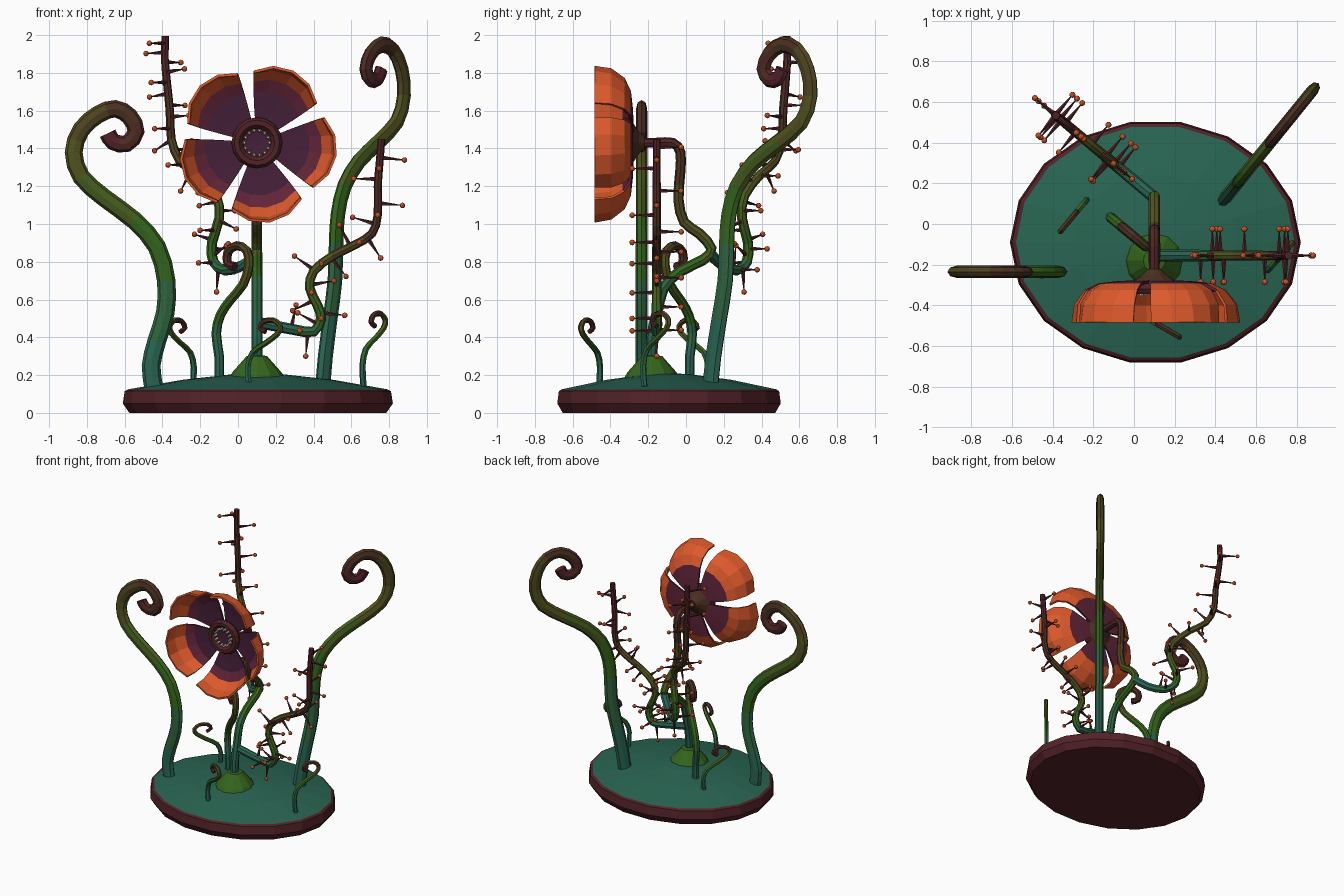
import bpy, bmesh
from math import sin, cos, pi, radians
from mathutils import Vector, Matrix

if "Cube" in bpy.data.objects:
    bpy.data.objects.remove(bpy.data.objects["Cube"])

def mat(name, c):
    m = bpy.data.materials.new(name)
    m.diffuse_color = (*c, 1)
    m.use_nodes = True
    m.node_tree.nodes["Principled BSDF"].inputs["Base Color"].default_value = m.diffuse_color
    return m

TEAL, GREEN, OLIVE = (.022, .13, .085), (.035, .13, .012), (.085, .085, .015)
BROWN, MAROON = (.07, .03, .015), (.085, .016, .02)
teal, green = mat("teal", TEAL), mat("green", GREEN)
maroon, brown = mat("maroon", MAROON), mat("brown", BROWN)
orange, purple = mat("orange", (.72, .1, .025)), mat("purple", (.06, .014, .04))
plum, cream = mat("plum", (.12, .018, .04)), mat("cream", (.7, .65, .45))

# Root-to-tip colour gradient shared by every stem
STOPS = [TEAL, GREEN, OLIVE, BROWN, MAROON]
GRADIENT = []
for i in range(9):
    k, f = divmod(i / 2, 1)
    a, b = STOPS[int(k)], STOPS[min(int(k) + 1, 4)]
    GRADIENT.append(mat("stem_%d" % i, [p + (q - p) * f for p, q in zip(a, b)]))

def finish(name, bm, mats):
    me = bpy.data.meshes.new(name)
    bmesh.ops.recalc_face_normals(bm, faces=bm.faces)
    bm.to_mesh(me)
    bm.free()
    for m in mats:
        me.materials.append(m)
    ob = bpy.data.objects.new(name, me)
    bpy.context.collection.objects.link(ob)
    return ob

def lathe(name, prof, mats, loc, n=16, rot=0, scale=(1, 1), bands=None):
    """Revolve (radius, height) points; bands gives a material per strip."""
    bm = bmesh.new()
    M = Matrix.Translation(loc) @ Matrix.Rotation(rot, 4, 'X')
    rings = [[bm.verts.new(M @ Vector((r * cos(2*pi*i/n) * scale[0], r * sin(2*pi*i/n) * scale[1], h)))
              for i in range(n)] for r, h in prof]
    for k in range(len(rings) - 1):
        for i in range(n):
            j = (i + 1) % n
            f = bm.faces.new((rings[k][i], rings[k][j], rings[k+1][j], rings[k+1][i]))
            f.material_index = bands[k] if bands else 0
    bm.faces.new(rings[0])
    bm.faces.new(rings[-1]).material_index = bands[-1] if bands else 0
    return finish(name, bm, mats)

def smooth_path(pts, div=2):
    p = [pts[0]] + pts + [pts[-1]]
    out = []
    for i in range(1, len(p) - 2):
        a, b, c, d = p[i-1:i+3]
        for k in range(div):
            t = k / div
            out.append(.5 * (2*b + (c-a)*t + (2*a-5*b+4*c-d)*t*t + (3*b-a-3*c+d)*t**3))
    return out + [pts[-1]]

def frames(root, heading, pts):
    """Planar (distance, height) path -> list of (point, in-plane normal, plane normal)."""
    h = Vector((*heading, 0)).normalized()
    side = h.cross(Vector((0, 0, 1)))
    P = smooth_path([Vector((*root, 0)) + h * s + Vector((0, 0, z)) for s, z in pts])
    res = []
    for i, p in enumerate(P):
        t = (P[min(i+1, len(P)-1)] - P[max(i-1, 0)]).normalized()
        res.append((p, side.cross(t), side))
    return res

def tube(name, fr, r0, r1, n=8, flat=1.0):
    bm = bmesh.new()
    last = len(fr) - 1
    rings = []
    for i, (p, u, v) in enumerate(fr):
        r = r0 + (r1 - r0) * i / last
        rings.append([bm.verts.new(p + u * r * cos(2*pi*k/n) + v * r * flat * sin(2*pi*k/n)) for k in range(n)])
    for i in range(last):
        for k in range(n):
            j = (k + 1) % n
            f = bm.faces.new((rings[i][k], rings[i][j], rings[i+1][j], rings[i+1][k]))
            f.material_index = min(8, int(i / last * 9))
    bm.faces.new(rings[0])
    bm.faces.new(rings[-1]).material_index = 8
    return finish(name, bm, GRADIENT)

def thorns(name, fr, count=28, length=.13):
    """Thin thorns with ball tips, turning a quarter turn at each step."""
    bm = bmesh.new()
    for i in range(count):
        x = (.13 + .84 * i / (count - 1)) * (len(fr) - 1)
        k = min(int(x), len(fr) - 2)
        p = fr[k][0].lerp(fr[k+1][0], x - k)
        d = (fr[k][1], fr[k][2], -fr[k][1], -fr[k][2])[i % 4]
        M = Matrix.Translation(p + d * length / 2) @ d.to_track_quat('Z', 'Y').to_matrix().to_4x4()
        bmesh.ops.create_cone(bm, cap_ends=True, segments=5, radius1=.014, radius2=.002, depth=length, matrix=M)
        old = set(bm.faces)
        bmesh.ops.create_icosphere(bm, subdivisions=2, radius=.015, matrix=Matrix.Translation(p + d * length))
        for f in bm.faces:
            if f not in old:
                f.material_index = 1
    return finish(name, bm, [maroon, orange])

# Oval base and the mound under the flower
lathe("base", [(.68, 0), (.715, .05), (.705, .115), (.685, .125), (.4, .175), (.13, .205), (.02, .21)],
      [maroon, teal], (.105, -.09, 0), 18, 0, (1, .84), [0, 0, 0, 1, 1, 1])
lathe("mound", [(.15, .18), (.13, .215), (.09, .26), (.055, .3), (.03, .305)], [green], (.1, -.18, 0), 12)

# Flower stem
stem = frames((.1, 0), (0, 1), [(-.19, .2), (-.18, .4), (-.155, .52), (-.12, .66), (-.03, .75), (.09, .81),
       (.135, .87), (.07, .95), (-.01, 1.01), (-.04, 1.13), (-.03, 1.28), (-.03, 1.38), (-.07, 1.43), (-.16, 1.43), (-.27, 1.43)])
tube("flower_stem", stem, .03, .026)

# Thorny vines branching from the stem
vines = {
    "left": ((.1, .13), (-.78, .65), [(0, .84), (.1, .78), (.22, .755), (.3, .8), (.31, .9), (.26, 1.03), (.28, 1.15),
             (.41, 1.26), (.53, 1.33), (.59, 1.45), (.6, 1.6), (.62, 1.75), (.635, 1.88), (.63, 1.995)]),
    "right": ((0, -.155), (1, 0), [(.1, .48), (.2, .46), (.3, .44), (.4, .43), (.44, .5), (.42, .57), (.38, .66), (.4, .75),
              (.5, .83), (.62, .89), (.71, .95), (.74, 1.05), (.74, 1.2), (.75, 1.33), (.76, 1.45)]),
}
for side, args in vines.items():
    fr = frames(*args)
    tube("vine_" + side, fr, .03, .02)
    thorns("thorns_" + side, fr)

# Large curled tentacles, oval in section
tube("tentacle_left", frames((0, -.235), (1, 0), [(-.445, .13), (-.46, .25), (-.43, .38), (-.385, .53), (-.38, .7),
     (-.43, .88), (-.55, 1.02), (-.71, 1.14), (-.83, 1.25), (-.87, 1.38), (-.83, 1.5), (-.74, 1.58), (-.65, 1.61),
     (-.575, 1.57), (-.54, 1.49), (-.59, 1.425), (-.66, 1.435), (-.69, 1.48)]), .05, .045, 8, .64)
tube("tentacle_right", frames((.45, .13), (.63, .776), [(0, .15), (.02, .3), (.06, .5), (.1, .7), (.11, .9), (.125, 1.05),
     (.18, 1.2), (.3, 1.33), (.46, 1.43), (.62, 1.54), (.68, 1.68), (.66, 1.82), (.59, 1.92), (.49, 1.95), (.4, 1.9),
     (.36, 1.82), (.4, 1.765), (.46, 1.77), (.49, 1.82)]), .05, .042, 8, .64)

# Small curled tendrils
curl = [(0, .14), (-.01, .24), (.02, .32), (.1, .37), (.175, .42), (.19, .46), (.15, .49), (.09, .485), (.065, .45), (.1, .43)]
tube("tendril_back_left", frames((-.24, .11), (-.64, -.77), curl), .017, .014, 6)
tube("tendril_front", frames((.06, -.46), (.86, -.5), curl), .017, .014, 6)
tube("tendril_right", frames((.665, -.22), (.67, .74), [(s * .9, .14 + (z - .14) * 1.1) for s, z in curl]), .017, .015, 6)
tube("tendril_middle", frames((-.1, .02), (.77, -.64), [(0, .18), (0, .3), (-.02, .42), (.01, .52), (.08, .6), (.165, .68),
     (.205, .78), (.19, .86), (.12, .885), (.06, .85), (.06, .79), (.11, .775)]), .026, .024, 8)

# Flower: calyx, centre ring and teeth, all facing the front
C = Vector((.1, 0, 1.43))
lathe("calyx", [(.03, .22), (.06, .25), (.12, .29), (.13, .31)], [brown], C, 12, pi / 2)
lathe("flower_centre", [(.12, .29), (.135, .32), (.12, .345), (.095, .345), (.075, .32), (.02, .315)],
      [maroon, purple], C, 16, pi / 2, (1, 1), [0, 0, 0, 0, 1])
bm = bmesh.new()
for i in range(14):
    a = 2 * pi * i / 14
    M = Matrix.Translation(C + Vector((.066 * cos(a), -.335, .066 * sin(a)))) @ Matrix.Rotation(pi / 2, 4, 'X')
    bmesh.ops.create_cone(bm, cap_ends=True, segments=6, radius1=.011, radius2=.006, depth=.04, matrix=M)
finish("teeth", bm, [cream])

# Five cupped petals
PROFILE = [(.08, .29), (.18, .295), (.27, .305), (.335, .335), (.385, .4), (.4, .485)]
for n in range(5):
    bm = bmesh.new()
    grid = []
    for k, (r, h) in enumerate(PROFILE):
        row = []
        for j in range(-2, 3):
            rr = r * (1.035 - .028 * j * j * k / 5)
            a = radians(63 + 72 * n + j * (16 - .3 * k))
            row.append(bm.verts.new(C + Vector((rr * cos(a), -h, rr * sin(a)))))
        grid.append(row)
    for k in range(5):
        for j in range(4):
            f = bm.faces.new((grid[k][j], grid[k+1][j], grid[k+1][j+1], grid[k][j+1]))
            f.material_index = (0, 0, 1, 2, 2)[k]
    bm.normal_update()
    me = bpy.data.meshes.new("petal_%d" % (n + 1))
    bm.to_mesh(me)
    bm.free()
    for m in (purple, plum, orange):
        me.materials.append(m)
    ob = bpy.data.objects.new(me.name, me)
    bpy.context.collection.objects.link(ob)
    sol = ob.modifiers.new("thickness", 'SOLIDIFY')
    sol.thickness, sol.offset, sol.material_offset = .014, -1, 1
